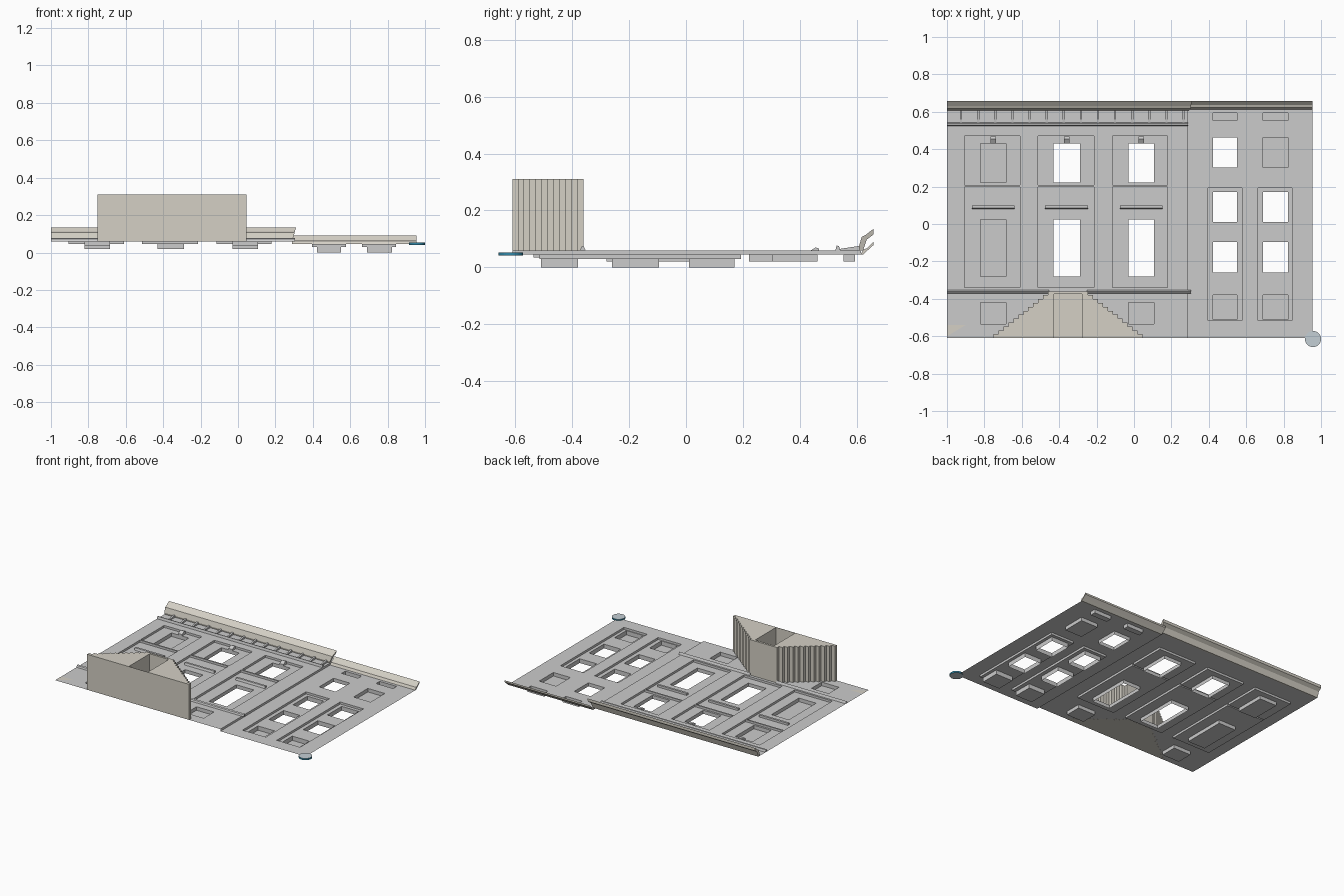
import bpy, bmesh
from mathutils import Vector

if "Cube" in bpy.data.objects:
    bpy.data.objects.remove(bpy.data.objects["Cube"])


def material(name, rgb):
    m = bpy.data.materials.new(name)
    m.diffuse_color = (*rgb, 1)
    m.use_nodes = True
    m.node_tree.nodes["Principled BSDF"].inputs["Base Color"].default_value = m.diffuse_color
    return m


STONE = material("warm_stone", (0.66, 0.63, 0.56))
BLUE = material("blue", (0.03, 0.24, 0.38))
PALE = material("pale_blue_grey", (0.55, 0.62, 0.66))


def finish(name, bm, mat=None, recalc=True):
    if recalc:
        bmesh.ops.recalc_face_normals(bm, faces=bm.faces[:])
    me = bpy.data.meshes.new(name)
    bm.to_mesh(me)
    bm.free()
    ob = bpy.data.objects.new(name, me)
    bpy.context.collection.objects.link(ob)
    if mat:
        me.materials.append(mat)
    return ob


def prism(name, pts, axis, lo, hi, mat=None, slant=0):
    """Extrude a closed profile: (x, y) points along z, or (y, z) points along x."""
    bm = bmesh.new()
    if axis == 'z':
        ends = [[(a, b, t) for a, b in pts] for t in (lo, hi)]
    else:
        z0 = min(p[1] for p in pts)
        ends = [[(lo, a, b) for a, b in pts],
                [(hi + slant * (b - z0), a, b) for a, b in pts]]
    r0, r1 = [[bm.verts.new(p) for p in e] for e in ends]
    bm.faces.new(r0)
    bm.faces.new(r1[::-1])
    n = len(pts)
    for i in range(n):
        j = (i + 1) % n
        bm.faces.new((r0[i], r1[i], r1[j], r0[j]))
    return finish(name, bm, mat)


# ---- facade sheet: stepped height field with recessed panels and windows
COLS = [(-0.905, -0.61, -0.82, -0.685), (-0.513, -0.215, -0.43, -0.29),
        (-0.115, 0.18, -0.03, 0.107)]
WING = [(0.395, 0.578, 0.422, 0.55), (0.663, 0.845, 0.69, 0.823)]
XMID = 0.29
# each region: x0, x1, y0, y1, z, open
regions = [(-1, XMID, -0.61, 0.615, 0.06, False),
           (XMID, 0.955, -0.61, 0.615, 0.045, False)]
for i, (p0, p1, w0, w1) in enumerate(COLS):
    is_open = i > 0
    regions += [(p0, p1, 0.208, 0.47, 0.045, False),
                (p0, p1, -0.34, 0.198, 0.045, False),
                (w0, w1, 0.222, 0.43, 0.02, is_open),
                (w0, w1, -0.28, 0.025, 0.02, is_open)]
    if i != 1:
        regions.append((w0, w1, -0.535, -0.42, 0.035, False))
for i, (p0, p1, w0, w1) in enumerate(WING):
    regions += [(p0, p1, -0.515, 0.193, 0.03, False),
                (w0, w1, 0.01, 0.17, 0.0, True),
                (w0, w1, -0.26, -0.095, 0.0, True),
                (w0, w1, -0.51, -0.38, 0.0, False),
                (w0, w1, 0.303, 0.462, 0.02, i == 0),
                (w0, w1, 0.553, 0.593, 0.02, False)]

xs = sorted({v for r in regions for v in r[:2]})
ys = sorted({v for r in regions for v in r[2:4]})


def cell(i, j):
    cx, cy = (xs[i] + xs[i + 1]) / 2, (ys[j] + ys[j + 1]) / 2
    return [r for r in regions if r[0] < cx < r[1] and r[2] < cy < r[3]][-1][4:]


bm = bmesh.new()


def quad(*pts):
    bm.faces.new([bm.verts.new(p) for p in pts])


for i in range(len(xs) - 1):
    for j in range(len(ys) - 1):
        x0, x1, y0, y1 = xs[i], xs[i + 1], ys[j], ys[j + 1]
        z, is_open = cell(i, j)
        if not is_open:
            quad((x0, y0, z), (x1, y0, z), (x1, y1, z), (x0, y1, z))
        if i + 2 < len(xs):
            zn = cell(i + 1, j)[0]
            if zn != z:
                quad((x1, y0, z), (x1, y0, zn), (x1, y1, zn), (x1, y1, z))
        if j + 2 < len(ys):
            zn = cell(i, j + 1)[0]
            if zn != z:
                quad((x0, y1, z), (x1, y1, z), (x1, y1, zn), (x0, y1, zn))
bmesh.ops.remove_doubles(bm, verts=bm.verts[:], dist=1e-5)
finish("facade_wall", bm, recalc=False)

# ---- window hoods and keystones
for k, (p0, p1, w0, w1) in enumerate(COLS):
    prism(f"window_hood_{k}", [(0.08, 0.045), (0.085, 0.06), (0.1, 0.06), (0.1, 0.045)],
          'x', w0 - 0.045, w1 + 0.045)
    c = (w0 + w1) / 2
    prism(f"keystone_{k}", [(0.43, 0.045), (0.43, 0.055), (0.455, 0.07), (0.467, 0.066), (0.467, 0.045)],
          'x', c - 0.015, c + 0.015)

# ---- string course either side of the stair landing
course = [(-0.372, 0.06), (-0.368, 0.072), (-0.36, 0.077), (-0.353, 0.06)]
prism("string_course_left", course, 'x', -1, -0.455)
prism("string_course_right", course, 'x', -0.25, 0.305)

# ---- frieze moulding with ribs
prism("frieze_moulding", [(0.525, 0.06), (0.529, 0.077), (0.537, 0.075), (0.542, 0.06)],
      'x', -1, XMID)
for k in range(14):
    x = 0.265 - k * 0.0915
    prism(f"frieze_rib_{k}", [(0.54, 0.06), (0.54, 0.065), (0.612, 0.076), (0.612, 0.06)],
          'x', x - 0.006, x + 0.006)

# ---- cornices
prism("main_cornice", [(0.61, 0.06), (0.607, 0.072), (0.617, 0.107), (0.632, 0.115),
                       (0.658, 0.135), (0.658, 0.115), (0.635, 0.098), (0.622, 0.06)],
      'x', -1, XMID, STONE, slant=0.27)
prism("wing_cornice", [(0.613, 0.045), (0.622, 0.062), (0.635, 0.067), (0.658, 0.09),
                       (0.658, 0.078), (0.638, 0.06), (0.622, 0.045)],
      'x', XMID, 0.955, STONE)

# ---- double entrance stair with a recess under the landing
MID, N = -0.3525, 12
FLOOR, TOP = -0.61, -0.36
rise, tread = (TOP - FLOOR) / N, 0.29 / (N - 1)
steps = []
for k in range(N):
    x = -0.75 + k * tread
    steps += [(x, FLOOR + k * rise), (x, FLOOR + (k + 1) * rise)]
outline = steps + [(2 * MID - x, y) for x, y in reversed(steps)]
arch = [(-0.278, FLOOR + 0.002), (-0.278, -0.375), (-0.427, -0.375), (-0.427, FLOOR + 0.002)]
back = 0.0595
bm = bmesh.new()
# outer walls and back
lo = [bm.verts.new((x, y, back)) for x, y in outline]
hi = [bm.verts.new((x, y, 0.31)) for x, y in outline]
bm.faces.new(lo[::-1])
n = len(outline)
for i in range(n):
    j = (i + 1) % n
    bm.faces.new((lo[i], lo[j], hi[j], hi[i]))
# recess walls and front rim, filled between the two outlines
a_lo = [bm.verts.new((x, y, 0.0605)) for x, y in arch]
a_hi = [bm.verts.new((x, y, 0.31)) for x, y in arch]
bm.faces.new(a_lo)
for i in range(4):
    j = (i + 1) % 4
    bm.faces.new((a_lo[i], a_hi[i], a_hi[j], a_lo[j]))
rim = [bm.edges.get((r[i], r[(i + 1) % len(r)])) for r in (hi, a_hi) for i in range(len(r))]
bmesh.ops.triangle_fill(bm, edges=rim, use_beauty=True, normal=Vector((0, 0, 1)))
finish("entrance_stair", bm, STONE)

# ---- small paving patch at the lower left corner
bm = bmesh.new()
quad((-1, -0.6, 0.0604), (-0.9, -0.54, 0.0604), (-1, -0.54, 0.0604))
finish("corner_patch", bm, STONE, recalc=False)

# ---- corner disc: blue rim with pale caps
bpy.ops.mesh.primitive_cylinder_add(vertices=32, radius=0.043, depth=0.012,
                                    location=(0.957, -0.615, 0.047))
disc = bpy.context.object
disc.name = "corner_disc"
disc.data.materials.append(BLUE)
disc.data.materials.append(PALE)
for f in disc.data.polygons:
    f.material_index = 1 if abs(f.normal.z) > 0.5 else 0
